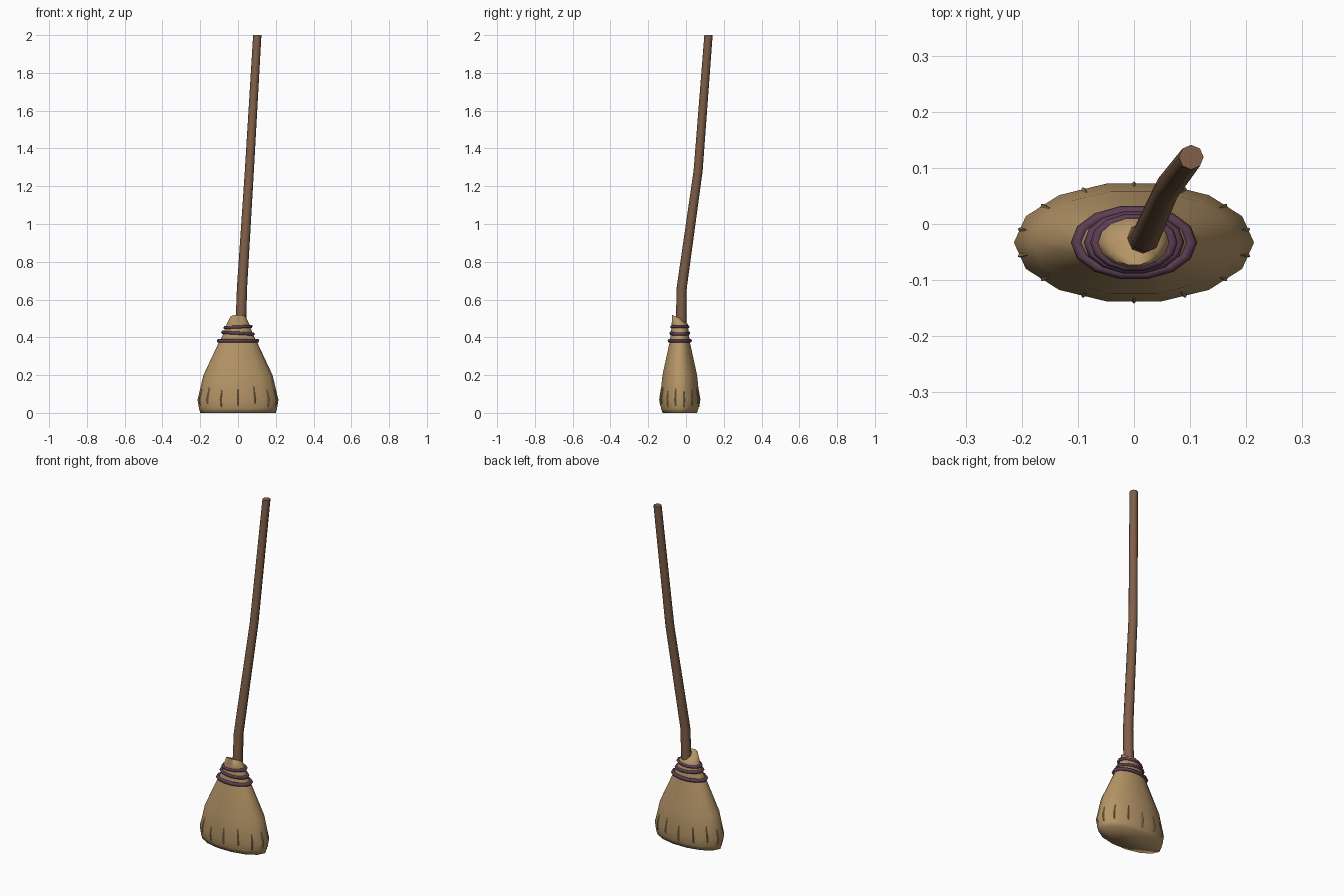
import bpy, math
from math import sin, cos, pi
from mathutils import Vector

cube = bpy.data.objects.get("Cube")
if cube:
    bpy.data.objects.remove(cube, do_unlink=True)

CENTRE_Y = -0.033
SIDES = 14


def material(name, rgb):
    mat = bpy.data.materials.new(name)
    mat.use_nodes = True
    mat.diffuse_color = (*rgb, 1)
    mat.node_tree.nodes["Principled BSDF"].inputs["Base Color"].default_value = (*rgb, 1)
    return mat


straw = material("straw", (0.46, 0.30, 0.135))
wood = material("brown wood", (0.215, 0.115, 0.065))
cord = material("purple cord", (0.105, 0.048, 0.085))


def loft(name, rings, mat, closed=False, sharp=180):
    """Skin a list of equal vertex rings, capping the ends unless closed."""
    n, count = len(rings[0]), len(rings)
    verts = [v for ring in rings for v in ring]
    faces = []
    for r in range(count if closed else count - 1):
        a, b = r * n, (r + 1) % count * n
        for i in range(n):
            j = (i + 1) % n
            faces.append((a + i, a + j, b + j, b + i))
    if not closed:
        faces.append(tuple(reversed(range(n))))
        faces.append(tuple(range((count - 1) * n, count * n)))
    mesh = bpy.data.meshes.new(name)
    mesh.from_pydata(verts, [], faces)
    mesh.materials.append(mat)
    obj = bpy.data.objects.new(name, mesh)
    bpy.context.collection.objects.link(obj)
    bpy.ops.object.select_all(action="DESELECT")
    obj.select_set(True)
    bpy.context.view_layer.objects.active = obj
    bpy.ops.object.shade_smooth_by_angle(angle=math.radians(sharp))
    return obj


def circle(centre, radius, sides, u, v):
    return [Vector(centre) + radius * (cos(t) * u + sin(t) * v)
            for t in (2 * pi * i / sides for i in range(sides))]


X, Y, Z = Vector((1, 0, 0)), Vector((0, 1, 0)), Vector((0, 0, 1))

# Bristle head: flattened profile (height, half width, half depth), slanted mouth
profile = [(0, 0.2, 0.094), (0.025, 0.207, 0.102), (0.07, 0.214, 0.108),
           (0.2, 0.183, 0.094), (0.37, 0.103, 0.056), (0.42, 0.077, 0.048),
           (0.47, 0.06, 0.044), (0.505, 0.043, 0.032)]
rings = []
for z, rx, ry in profile:
    slant = 0.45 if z > 0.5 else 0
    rings.append([(rx * cos(t), CENTRE_Y + ry * sin(t) - slant * 0.02,
                   z - slant * ry * sin(t))
                  for t in (2 * pi * i / SIDES for i in range(SIDES))])
loft("bristle_head", rings, straw, sharp=100)

# Handle: slightly bent, tapering pole
path = [(0.014, -0.026, 0.44), (0.021, -0.023, 0.66), (0.06, 0.064, 1.28), (0.102, 0.119, 2)]
radii = [0.028, 0.027, 0.024, 0.022]
loft("handle", [circle(p, r, 8, X, Y) for p, r in zip(path, radii)], wood, sharp=50)


# Cord wraps around the neck, each a little tilted
def wrap(name, z, rx, ry, thick, tilt):
    loops = []
    for i in range(SIDES):
        t = 2 * pi * i / SIDES
        out = Vector((cos(t), sin(t), 0))
        centre = (rx * cos(t), CENTRE_Y + ry * sin(t), z + tilt * rx * cos(t))
        loops.append(circle(centre, thick, 6, out, Z))
    loft(name, loops, cord, closed=True)


wrap("lower_cord", 0.382, 0.102, 0.056, 0.0105, 0.01)
wrap("middle_cord", 0.422, 0.08, 0.047, 0.0095, -0.06)
wrap("upper_cord", 0.455, 0.069, 0.043, 0.009, 0.05)


# Loose straw ends lying on the lower bristles
def surface(t, z):
    for (z0, x0, y0), (z1, x1, y1) in zip(profile, profile[1:]):
        if z0 <= z <= z1:
            f = (z - z0) / (z1 - z0)
            k = cos(pi / SIDES)
            return Vector((k * (x0 + f * (x1 - x0)) * cos(t),
                           CENTRE_Y + k * (y0 + f * (y1 - y0)) * sin(t), z))


for i in range(SIDES):
    t = 2 * pi * (i + 0.5) / SIDES
    out = Vector((cos(t) / 2, sin(t), 0)).normalized()
    side = Vector((-out.y, out.x, 0))
    lift = 0.01 * (i % 3)
    spans = [(0.03 + lift, 0.003), (0.07, 0.004), (0.12 + lift, 0.001)]
    loft(f"straw_end_{i + 1}",
         [circle(surface(t, z), r, 4, out, side) for z, r in spans], straw, sharp=40)
